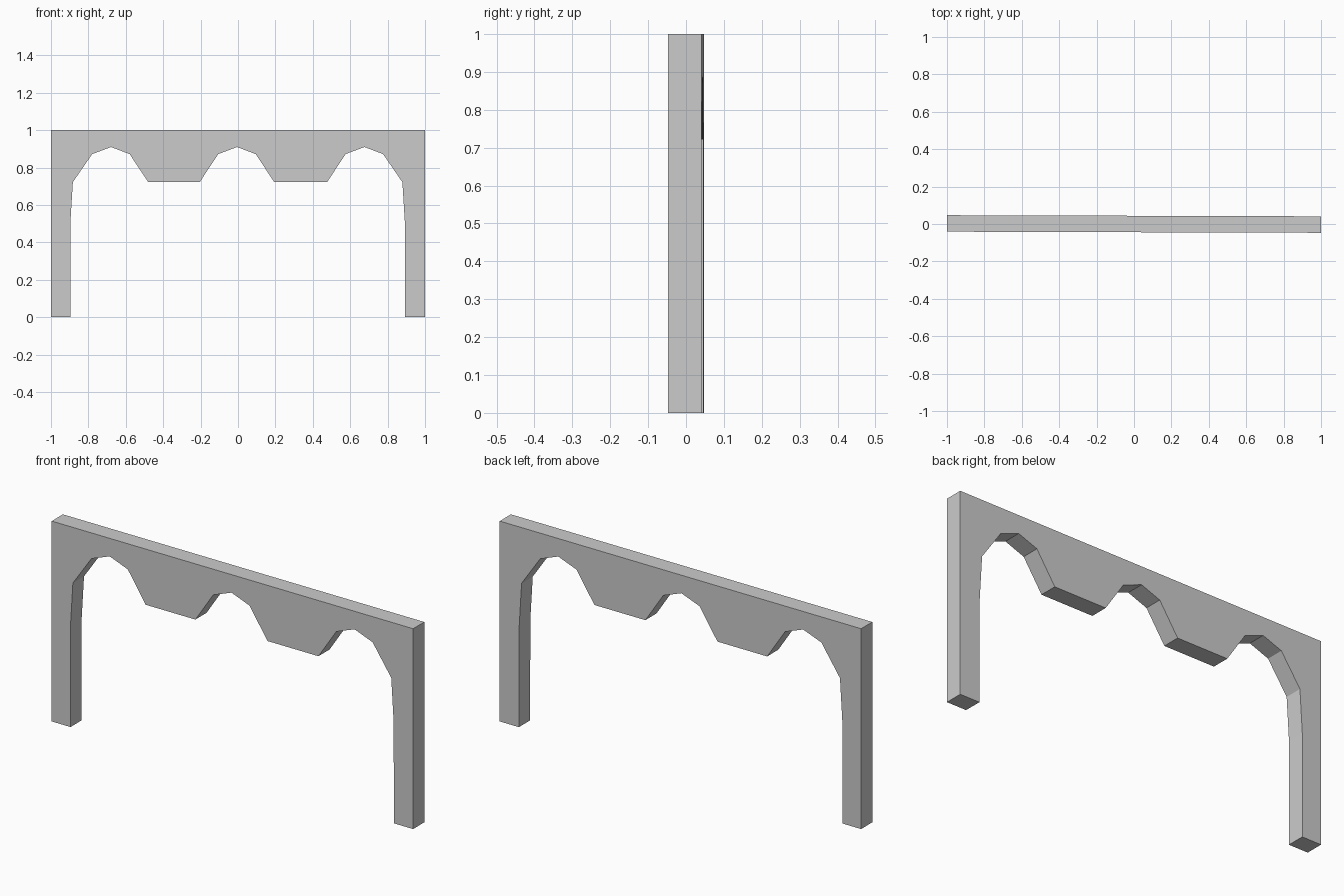
import bpy
import bmesh

if "Cube" in bpy.data.objects:
    bpy.data.objects.remove(bpy.data.objects["Cube"])

HALF_DEPTH = 0.044
SKEW = -0.003  # the panel is turned very slightly in plan

# Faceted arch, relative to its centre line
arch = [(-0.2, 0.722), (-0.101, 0.872), (0, 0.91), (0.1, 0.872), (0.199, 0.722)]

# Outline: outer frame, then legs and three arches along the underside
outline = [(1, 0), (1, 1), (-1, 1), (-1, 0), (-0.896, 0), (-0.896, 0.51)]
for centre in (-0.679, -0.005, 0.676):
    outline += [(centre + x, z) for x, z in arch]
outline[6] = (-0.883, 0.722)
outline[-1] = (0.879, 0.722)
outline += [(0.892, 0.51), (0.894, 0)]

# Extrude the outline into a solid panel
bm = bmesh.new()
front = bm.faces.new([bm.verts.new((x, SKEW * x - HALF_DEPTH, z)) for x, z in outline])
extruded = bmesh.ops.extrude_face_region(bm, geom=[front], use_keep_orig=True)
new_verts = [g for g in extruded["geom"] if isinstance(g, bmesh.types.BMVert)]
bmesh.ops.translate(bm, vec=(0, 2 * HALF_DEPTH, 0), verts=new_verts)
bmesh.ops.recalc_face_normals(bm, faces=bm.faces)

mesh = bpy.data.meshes.new("arched_panel")
bm.to_mesh(mesh)
bm.free()
panel = bpy.data.objects.new("arched_panel", mesh)
bpy.context.collection.objects.link(panel)
